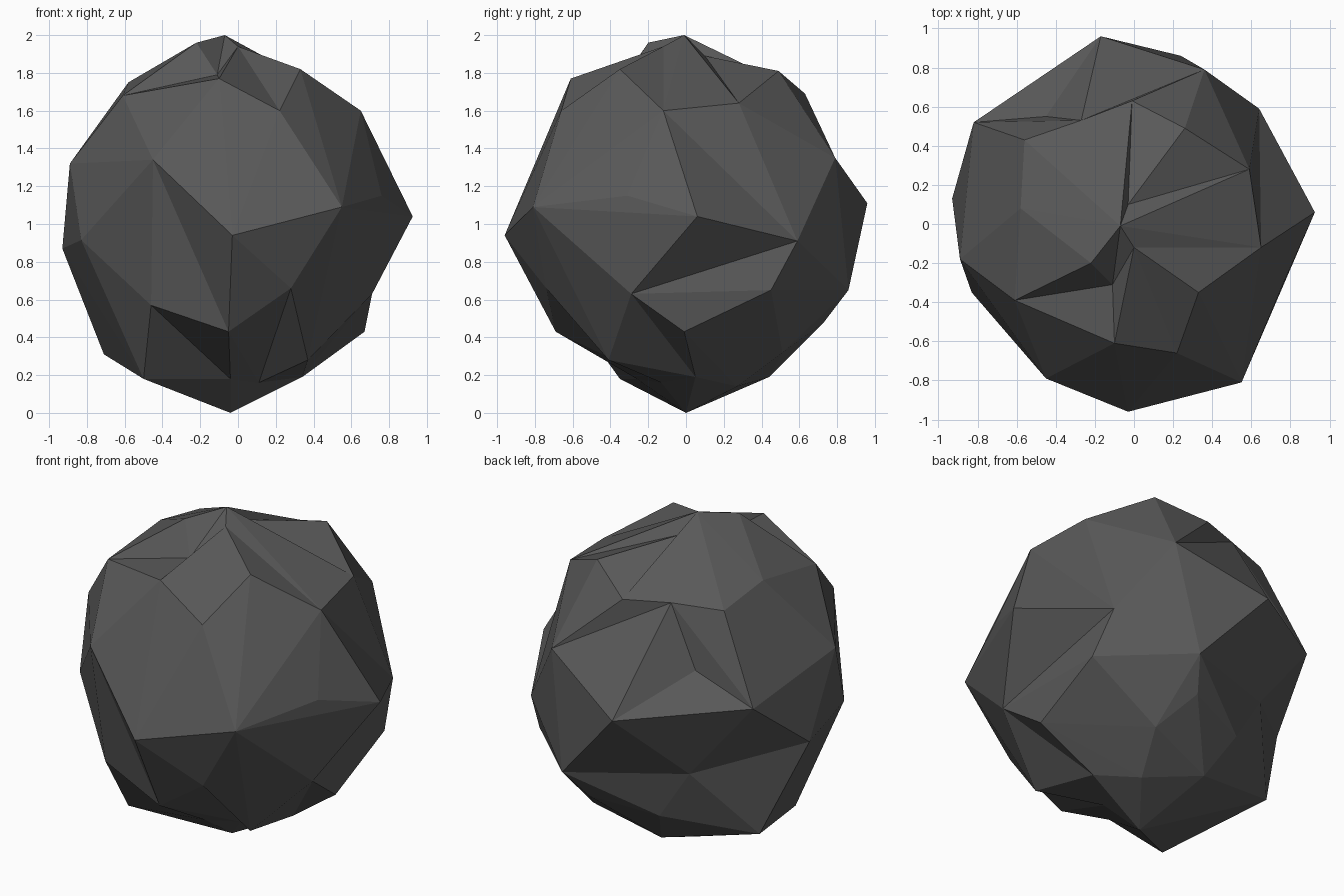
import bpy
import bmesh
from mathutils import Vector, Matrix

if "Cube" in bpy.data.objects:
    bpy.data.objects.remove(bpy.data.objects["Cube"])

# Corner points of the chipped boulder, in height bands from ground to crown
corners = [
    # underside 0-12
    (-.04, 0, 0), (.11, -.13, .16), (-.5, -.35, .18), (-.04, -.26, .18),
    (.34, .05, .19), (-.14, .44, .19), (.37, -.41, .28), (-.71, .3, .31),
    (.27, .51, .32), (-.24, .6, .41), (-.05, -.69, .43), (.67, -.01, .43),
    (.15, .73, .48),
    # waist 13-27
    (-.46, -.63, .57), (.71, -.29, .63), (.24, .86, .65), (.68, .45, .65),
    (.28, -.74, .66), (-.43, .58, .71), (-.93, .13, .87), (.64, .59, .91),
    (-.83, -.35, .915), (-.03, -.96, .94), (.925, .06, 1.04), (.55, -.81, 1.09),
    (-.17, .96, 1.11), (.76, -.31, 1.15), (-.82, .52, 1.19),
    # shoulders 28-38
    (-.89, -.18, 1.32), (-.45, -.79, 1.34), (-.45, .55, 1.34), (.36, .79, 1.35),
    (.22, -.66, 1.6), (.65, -.12, 1.6), (.59, .28, 1.64), (-.61, -.39, 1.68),
    (-.01, .63, 1.69), (-.27, .53, 1.7), (-.56, .43, 1.69),
    # crown 39-47
    (-.58, .08, 1.75), (-.1, -.61, 1.77), (-.11, -.31, 1.79), (.26, .49, 1.81),
    (.33, -.35, 1.82), (-.03, .1, 1.89), (-.22, -.2, 1.96), (0, -.12, 1.94),
    (-.07, -.01, 2), (.17, .27, .14),
]

# Sharp creases of the chips, as pairs of corners
creases = [
    (37, 47), (37, 25), (37, 31), (36, 31), (36, 42), (44, 42), (44, 34), (46, 33),
    (47, 41), (45, 35), (35, 41), (41, 40), (46, 40), (46, 43), (43, 32), (32, 40),
    (35, 40), (35, 29), (29, 40), (29, 21), (29, 13), (29, 10), (22, 10), (21, 2),
    (13, 2), (13, 10), (2, 3), (10, 3), (17, 1), (17, 6), (6, 1), (23, 33),
    (20, 33), (20, 23), (20, 14), (23, 14), (14, 16), (30, 25), (30, 27), (27, 18),
    (19, 18), (24, 26), (24, 17), (26, 33), (34, 31), (37, 30), (36, 47), (18, 9),
    (18, 7), (18, 15), (13, 3), (14, 4), (46, 41), (46, 32), (32, 24),
]

centre = Vector((0, 0, 1))
true_pos = [Vector(c) for c in corners]
dirs = [(p - centre).normalized() for p in true_pos]


def det(a, b, c):
    return Matrix((dirs[a], dirs[b], dirs[c])).determinant()


def crosses(a, b, c, d):
    """True if the arcs a-b and c-d cross on the unit sphere."""
    if len({a, b, c, d}) < 4 or (dirs[a] + dirs[b]).dot(dirs[c] + dirs[d]) <= 0:
        return False
    return (det(a, b, c) * det(a, b, d) < -1e-9 and det(c, d, a) * det(c, d, b) < -1e-9)


def ends(e):
    return tuple(v[num] for v in e.verts)


def opposite(e):
    return [next(v for v in f.verts if v not in e.verts) for f in e.link_faces]


# Skin the directions on a unit sphere
bm = bmesh.new()
num = bm.verts.layers.int.new("corner")
for i, d in enumerate(dirs):
    v = bm.verts.new(d)
    v[num] = i
bmesh.ops.convex_hull(bm, input=list(bm.verts))
bmesh.ops.recalc_face_normals(bm, faces=list(bm.faces))

# Turn edges until every crease is present
locked = set()
for a, b in creases:
    for step in range(15):
        hit = None
        for e in bm.edges:
            c, d = ends(e)
            p, q = (v[num] for v in opposite(e))
            if frozenset((c, d)) not in locked and crosses(a, b, c, d) and crosses(p, q, c, d):
                hit = e
                if {p, q} == {a, b}:
                    break
        if hit is None:
            break
        bmesh.utils.edge_rotate(hit, step % 2 == 0)
    locked.add(frozenset((a, b)))

# Push the corners out to their true depth
for v in bm.verts:
    v.co = true_pos[v[num]]

# Between the creases, turn hollow edges so the stone bulges outwards
for sweep in range(6):
    turned = False
    for e in list(bm.edges):
        if not e.is_valid or frozenset(ends(e)) in locked:
            continue
        p, q = opposite(e)
        f = e.link_faces[0]
        f.normal_update()
        if f.normal.dot(q.co - e.verts[0].co) > 1e-4:
            if crosses(p[num], q[num], *ends(e)):
                turned = bmesh.utils.edge_rotate(e, True) is not None or turned
    if not turned:
        break
bmesh.ops.recalc_face_normals(bm, faces=list(bm.faces))

# Flat shaded dark stone
mesh = bpy.data.meshes.new("boulder")
bm.to_mesh(mesh)
bm.free()
stone = bpy.data.materials.new("dark grey stone")
stone.diffuse_color = (0.1, 0.1, 0.1, 1)
stone.use_nodes = True
stone.node_tree.nodes["Principled BSDF"].inputs["Base Color"].default_value = stone.diffuse_color
mesh.materials.append(stone)
boulder = bpy.data.objects.new("boulder", mesh)
bpy.context.collection.objects.link(boulder)
